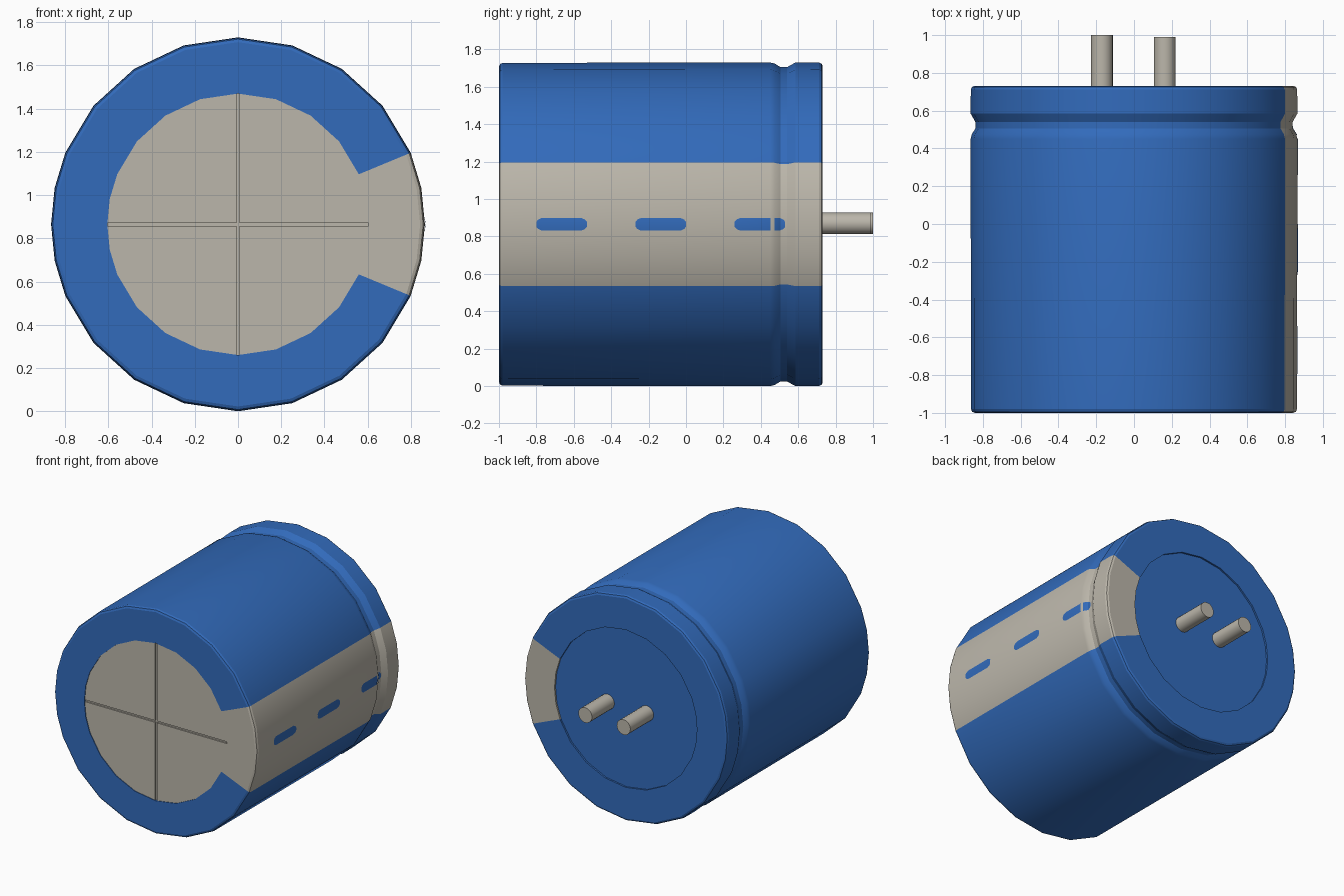
import bpy, bmesh, math

cube = bpy.data.objects.get("Cube")
if cube:
    bpy.data.objects.remove(cube, do_unlink=True)

R = 0.865          # sleeve radius
CZ = 0.865         # height of the can's axis
INNER = 0.605      # radius of the end discs
STRIPE = math.radians(22.5)


def material(name, rgb):
    m = bpy.data.materials.new(name)
    m.use_nodes = True
    m.diffuse_color = (*rgb, 1)
    m.node_tree.nodes["Principled BSDF"].inputs["Base Color"].default_value = (*rgb, 1)
    return m


blue = material("sleeve_blue", (0.032, 0.147, 0.50))
grey = material("warm_grey", (0.50, 0.47, 0.405))


def finish(bm, name, mats, angle=20, fix_normals=True):
    if fix_normals:
        bmesh.ops.recalc_face_normals(bm, faces=bm.faces)
    mesh = bpy.data.meshes.new(name)
    bm.to_mesh(mesh)
    bm.free()
    for m in mats:
        mesh.materials.append(m)
    ob = bpy.data.objects.new(name, mesh)
    bpy.context.collection.objects.link(ob)
    bpy.ops.object.select_all(action='DESELECT')
    ob.select_set(True)
    bpy.context.view_layer.objects.active = ob
    bpy.ops.object.shade_smooth_by_angle(angle=math.radians(angle))
    return ob


def polar(r, t, y):
    return (r * math.cos(t), y, CZ + r * math.sin(t))


def prism(bm, outline, y0, y1):
    """Closed prism along y from an outline of (x, z) points."""
    a = [bm.verts.new((x, y0, z)) for x, z in outline]
    b = [bm.verts.new((x, y1, z)) for x, z in outline]
    n = len(a)
    bm.faces.new(a)
    bm.faces.new(b[::-1])
    for i in range(n):
        j = (i + 1) % n
        bm.faces.new((a[i], b[i], b[j], a[j]))


# Facet angles: finer steps on the two sides, coarser ones between
half = [-22.5 + 11.25 * i for i in range(4)] + [22.5 + 16.875 * i for i in range(8)]
angles = [math.radians(a + k) for k in (0, 180) for a in half]
N = len(angles)

# Sleeve: revolved profile (y, radius) with the crimped groove near the back
outer = [(-0.98, R - 0.002), (0.45, R), (0.475, R - 0.006), (0.505, R - 0.025),
         (0.54, R - 0.025), (0.585, R), (0.712, R - 0.001)]
profile = ([(-0.975, INNER), (-1.0, INNER), (-1.0, R - 0.022), (-0.994, R - 0.008)] + outer
           + [(0.725, R - 0.007), (0.731, R - 0.02), (0.731, INNER), (0.70, INNER)])
bm = bmesh.new()
rings = [[bm.verts.new(polar(r, t, y)) for t in angles] for y, r in profile]
for a, b in zip(rings, rings[1:]):
    for i in range(N):
        j = (i + 1) % N
        f = bm.faces.new((a[i], a[j], b[j], b[i]))
        c = f.calc_center_median()
        f.material_index = int(abs(math.atan2(c.z - CZ, c.x)) < STRIPE)
finish(bm, "sleeve", [blue, grey])

# Back seal, slightly recessed
ring = [(INNER * math.cos(t), CZ + INNER * math.sin(t)) for t in angles]
bm = bmesh.new()
prism(bm, ring, 0.69, 0.718)
finish(bm, "back_seal", [blue])

# Front disc: a base plate with four raised quadrants, leaving a cross groove
bm = bmesh.new()
prism(bm, ring, -0.984, -0.97)
finish(bm, "front_disc_base", [grey])
G = 0.007
edge = math.sqrt(INNER ** 2 - G ** 2)
arc = [(edge, G)] + [(INNER * math.cos(t), INNER * math.sin(t)) for t in angles
                     if 0.02 < t < math.pi / 2 - 0.02] + [(G, edge), (G, G)]
bm = bmesh.new()
for sx in (1, -1):
    for sz in (1, -1):
        prism(bm, [(sx * x, CZ + sz * z) for x, z in arc], -0.995, -0.98)
finish(bm, "front_disc_quadrants", [grey])


# Dashes on the stripe: thin patches that follow the sleeve surface
def sleeve_radius(y):
    for (y0, r0), (y1, r1) in zip(outer, outer[1:]):
        if y0 <= y <= y1:
            return r0 + (r1 - r0) * (y - y0) / (y1 - y0)
    return R


SLOPE = math.tan(math.radians(11.25 / 2))
H, CH = 0.034, 0.03   # half height and end rounding


def dash(bm, y0, y1, gap=None):
    ys = {y0, y0 + CH / 3, y0 + CH, y1 - CH, y1 - CH / 3, y1}
    ys |= {y for y, r in outer if y0 < y < y1} | set(gap or ())
    cols = []
    for y in sorted(ys):
        d = min(y - y0, y1 - y, CH) / CH
        h = H * (0.4 + 0.6 * math.sqrt(d))
        x = sleeve_radius(y) + 0.003
        cols.append((y, [bm.verts.new((x - SLOPE * abs(z), y, CZ + z)) for z in (-h, 0, h)]))
    for (ya, a), (yb, b) in zip(cols, cols[1:]):
        if gap and gap[0] <= (ya + yb) / 2 <= gap[1]:
            continue
        for k in (0, 1):
            bm.faces.new((a[k], b[k], b[k + 1], a[k + 1]))


bm = bmesh.new()
dash(bm, -0.80, -0.53)
dash(bm, -0.27, 0.0)
dash(bm, 0.26, 0.53, gap=(0.452, 0.472))
finish(bm, "stripe_dashes", [blue], fix_normals=False)

# Terminal pins
for name, x, end in (("right_pin", -0.17, 1.0), ("left_pin", 0.163, 0.99)):
    bm = bmesh.new()
    prism(bm, [(x + 0.058 * math.cos(t), CZ + 0.005 + 0.058 * math.sin(t))
               for t in (2 * math.pi * i / 20 for i in range(20))], 0.70, end)
    finish(bm, name, [grey], 30)
